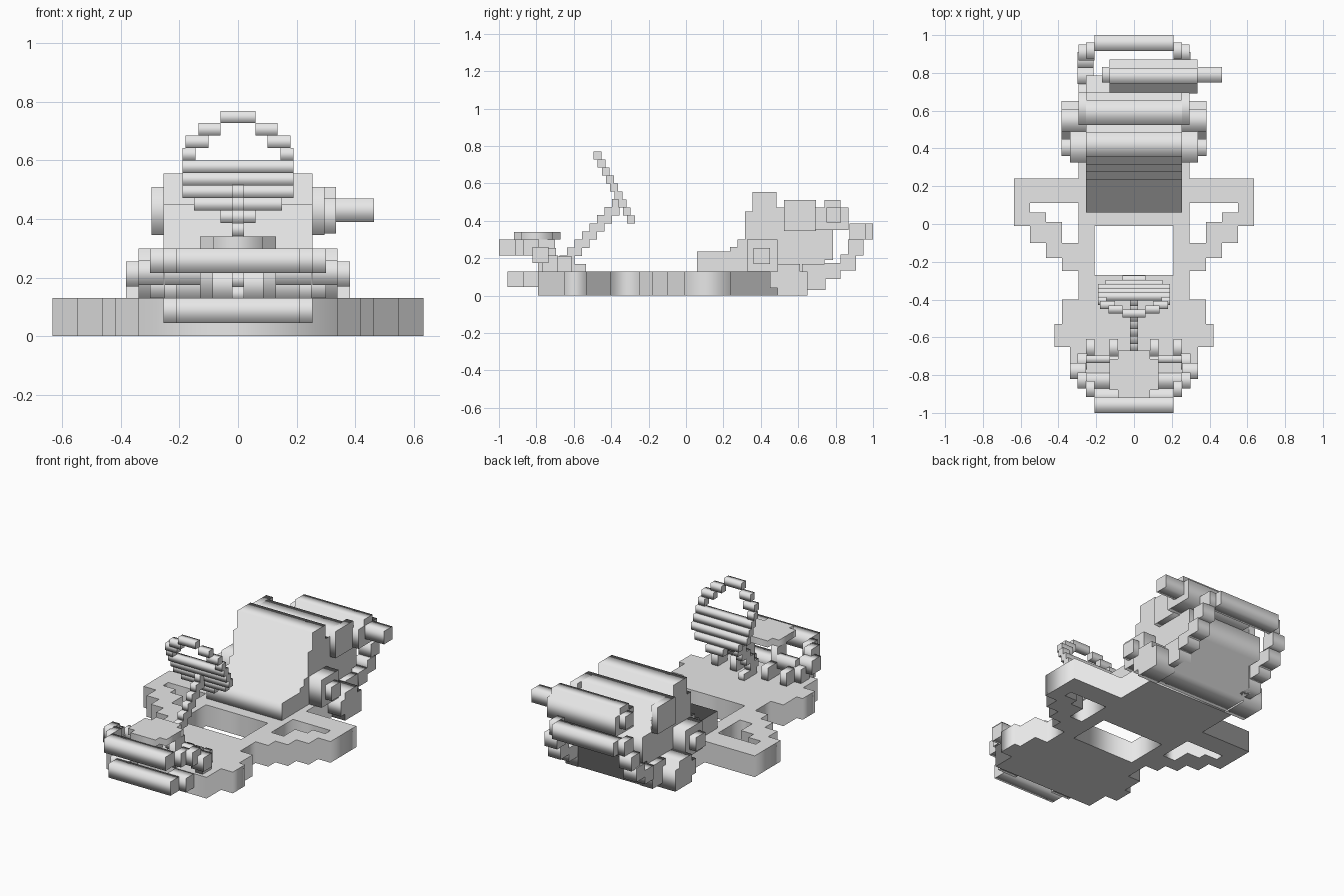
import bpy, bmesh
from mathutils import Vector
from mathutils.geometry import tessellate_polygon

cube = bpy.data.objects.get("Cube")
if cube:
    bpy.data.objects.remove(cube, do_unlink=True)

grey = bpy.data.materials.new("light_grey")
grey.use_nodes = True
grey.diffuse_color = (0.8, 0.8, 0.8, 1)
grey.node_tree.nodes["Principled BSDF"].inputs["Base Color"].default_value = (0.8, 0.8, 0.8, 1)


def prism(bm, loops, lo, hi, axis):
    """Extrude outline loops (first outer, rest holes): flat caps, smooth sides."""
    def place(p, h):
        return (h, p[0], p[1]) if axis == "x" else (p[0], p[1], h)
    flat = [p for loop in loops for p in loop]
    bottom = [bm.verts.new(place(p, lo)) for p in flat]
    top = [bm.verts.new(place(p, hi)) for p in flat]
    faces = []
    for tri in tessellate_polygon([[Vector((*p, 0)) for p in loop] for loop in loops]):
        for ring in (bottom, top):
            faces.append(bm.faces.new([ring[i] for i in tri]))
    start = 0
    for loop in loops:
        n = len(loop)
        for k in range(n):
            i, j = start + k, start + (k + 1) % n
            side = bm.faces.new((bottom[i], bottom[j], top[j], top[i]))
            side.smooth = True
            faces.append(side)
        start += n
    bmesh.ops.recalc_face_normals(bm, faces=faces)


def rect(a0, a1, b0, b1):
    return [(a0, b0), (a1, b0), (a1, b1), (a0, b1)]


def finish(name, bm):
    mesh = bpy.data.meshes.new(name)
    bm.to_mesh(mesh)
    bm.free()
    mesh.materials.append(grey)
    ob = bpy.data.objects.new(name, mesh)
    bpy.context.collection.objects.link(ob)
    return ob


def part(name, loops, lo, hi, axis="x", both=False):
    bm = bmesh.new()
    prism(bm, loops, lo, hi, axis)
    if both:
        prism(bm, loops, -hi, -lo, axis)
    return finish(name, bm)


def bar(name, x0, x1, y0, y1, z0, z1, both=False):
    return part(name, [rect(y0, y1, z0, z1)], x0, x1, "x", both)


def mirror(pts):
    return [(-x, y) for x, y in reversed(pts)]


# Floor pan with stepped side pods, a foot opening and two pod openings
half = [(.34, -.79), (.34, -.65), (.42, -.65), (.42, -.53), (.38, -.53), (.38, -.40),
        (.295, -.40), (.295, -.25), (.38, -.25), (.38, -.18), (.465, -.18), (.465, -.10),
        (.55, -.10), (.55, -.01), (.634, -.01), (.634, .24), (.295, .24), (.295, .49)]
pod = [(.295, .11), (.55, .11), (.55, .06), (.465, .06), (.465, .01),
       (.38, .01), (.38, -.10), (.295, -.10)]
part("floor_pan", [half + mirror(half), rect(-.21, .21, -.27, -.01), pod, mirror(pod)],
     0, .13, "z")

# Seat and the engine behind it
part("seat", [[(.06, .12), (.06, .235), (.235, .235), (.235, .26), (.275, .26), (.275, .30),
               (.315, .30), (.315, .45), (.355, .45), (.355, .555), (.485, .555),
               (.485, .47), (.53, .47), (.53, .12)]], -.255, .255)
part("engine", [[(.49, .01), (.49, .47), (.525, .47), (.525, .51), (.655, .51), (.655, .47),
                 (.695, .47), (.695, .35), (.785, .35), (.785, .19), (.74, .19),
                 (.74, .03), (.65, .03), (.65, .01)]], -.255, .255)
bar("engine_cover", .25, .295, .525, .695, .345, .51, True)
part("exhaust_box", [[(.69, .35), (.69, .47), (.74, .47), (.74, .51), (.825, .51), (.825, .47),
                      (.87, .47), (.87, .35)]], -.13, .335)
bar("exhaust_end", -.17, -.13, .75, .83, .39, .47)
bar("exhaust_pipe", .335, .465, .75, .83, .39, .47)

# Side boxes with hubs, and the rear axle blocks
bar("side_box", .25, .34, .325, .49, .13, .30, True)
bar("side_hub", .34, .383, .36, .45, .17, .255, True)
part("rear_axle_block", [[(.45, .04), (.45, .13), (.49, .13), (.49, .17), (.61, .17),
                          (.61, .13), (.65, .13), (.65, 0), (.49, 0), (.49, .04)]],
     .25, .383, "x", True)

# Rear bumper with its rising chains of blocks
bar("rear_bumper", -.21, .21, .915, 1, .30, .385)
for i, (x0, x1, y, z) in enumerate([(.21, .255, .875, .30), (.21, .295, .865, .215),
                                    (.215, .30, .825, .135), (.215, .30, .74, .09)]):
    bar(f"rear_bumper_link_{i + 1}", x0, x1, y, y + .085, z, z + .085, True)
bar("rear_bumper_mount", .21, .295, .62, .745, .03, .17, True)

# Front bumpers with their side links
bar("upper_front_bumper", -.21, .21, -1, -.915, .215, .30)
bar("lower_front_bumper", -.21, .21, -.955, -.87, .045, .13)
for i, (x0, x1, y, z) in enumerate([(.21, .255, -.915, .215), (.25, .30, -.87, .215),
                                    (.255, .34, -.82, .175), (.25, .30, -.77, .13)]):
    bar(f"front_bumper_link_{i + 1}", x0, x1, y, y + .085, z, z + .085, True)
bar("lower_bumper_link", .13, .255, -.87, -.78, .045, .13, True)
bar("front_arm", .13, .255, -.735, -.695, .175, .255, True)

# Nose plate, its posts and the pedals
plate = [(.085, -.92), (.085, -.88), (.13, -.88), (.13, -.715), (.085, -.715), (.085, -.67)]
part("nose_plate", [plate + mirror(plate)], .30, .34, "z")
bar("nose_post", .085, .13, -.79, -.70, .12, .30, True)
bar("pedal_inner", .085, .13, -.70, -.61, .12, .21, True)
bar("pedal_outer", .21, .255, -.70, -.61, .12, .21, True)

# Steering column climbing in steps
bar("column_foot", -.02, .02, -.66, -.535, .12, .17)
bm = bmesh.new()
for i in range(8):
    y, z = -.675 + .04 * i, .17 + .043 * i
    prism(bm, [rect(y, y + .08 if i < 7 else y + .04, z, z + .045)], -.02, .02, "x")
finish("steering_column", bm)

# Steering wheel: stepped rows of a tilted ring, each with inner and outer half width
rows = [(0, .06), (.06, .135), (.10, .18), (.145, .19), (0, .19), (0, .19),
        (0, .19), (0, .15), (0, .06)]
bm = bmesh.new()
for i, (inner, outer) in enumerate(rows):
    y, z = -.495 + .0225 * i, .727 - .0425 * i
    outline = [rect(y, y + .042, z, z + .0425)]
    if inner:
        prism(bm, outline, inner, outer, "x")
        prism(bm, outline, -outer, -inner, "x")
    else:
        prism(bm, outline, -outer, outer, "x")
finish("steering_wheel", bm)
